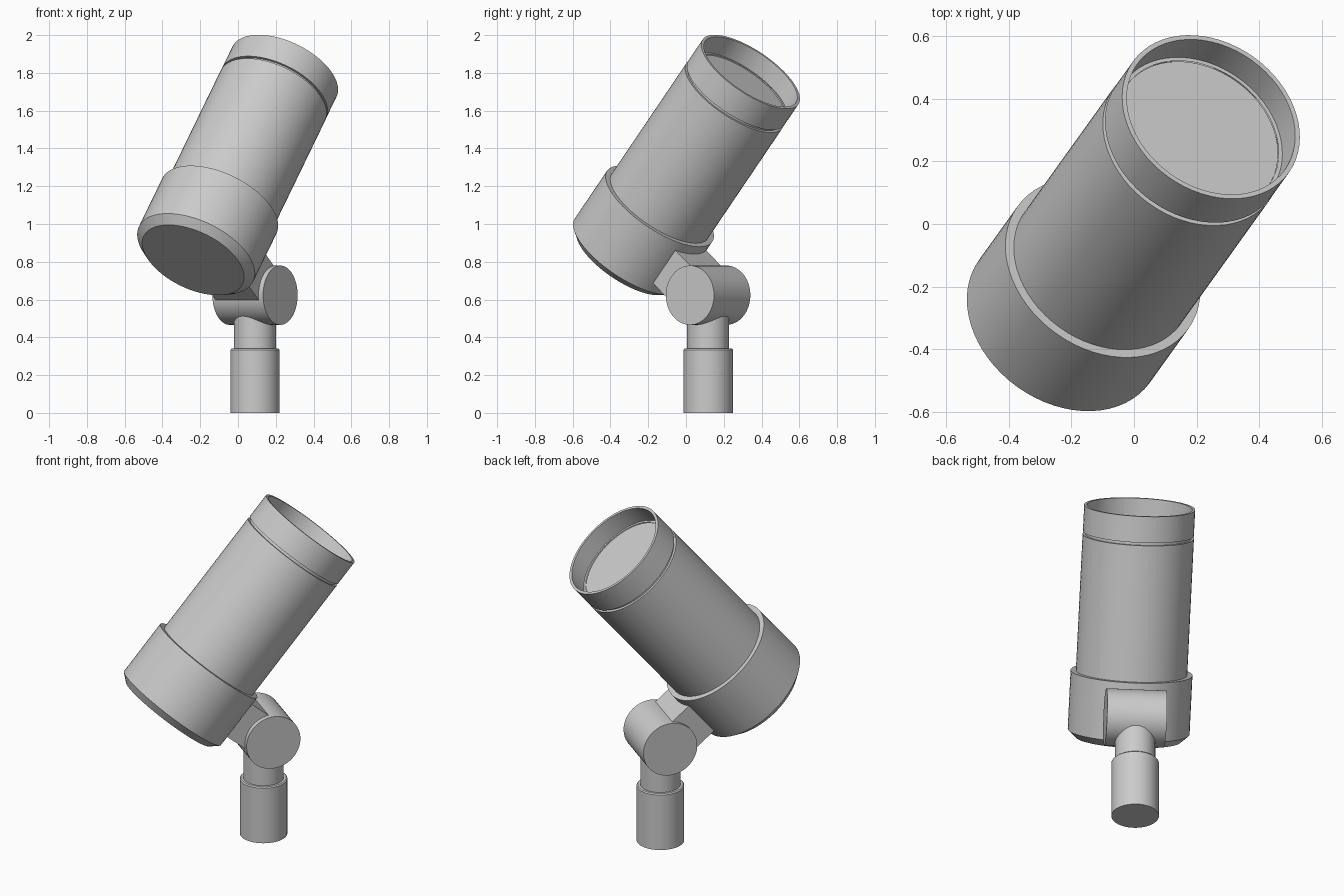
import bpy, bmesh, math
from mathutils import Matrix, Vector

cube = bpy.data.objects.get("Cube")
if cube:
    bpy.data.objects.remove(cube, do_unlink=True)

grey = bpy.data.materials.new("light_grey")
grey.use_nodes = True
colour = (0.6, 0.6, 0.6, 1)
grey.diffuse_color = colour
grey.node_tree.nodes["Principled BSDF"].inputs["Base Color"].default_value = colour


def frame(side, axis, origin):
    """Matrix whose local x is side, z is axis, and y completes the frame."""
    m = Matrix((side, axis.cross(side), axis)).transposed().to_4x4()
    m.translation = origin
    return m


def finish(name, bm, matrix):
    bmesh.ops.recalc_face_normals(bm, faces=bm.faces)
    mesh = bpy.data.meshes.new(name)
    bm.to_mesh(mesh)
    bm.free()
    mesh.materials.append(grey)
    obj = bpy.data.objects.new(name, mesh)
    obj.matrix_world = matrix
    bpy.context.collection.objects.link(obj)
    bpy.ops.object.select_all(action="DESELECT")
    obj.select_set(True)
    bpy.context.view_layer.objects.active = obj
    bpy.ops.object.shade_smooth_by_angle(angle=math.radians(30))
    return obj


def lathe(name, profile, matrix, sides=64):
    """Spin (radius, height) points around the local z axis."""
    bm = bmesh.new()
    verts = [bm.verts.new((r, 0, z)) for r, z in profile]
    edges = [bm.edges.new(pair) for pair in zip(verts, verts[1:])]
    bmesh.ops.spin(bm, geom=verts + edges, cent=(0, 0, 0), axis=(0, 0, 1),
                   angle=math.tau, steps=sides, use_merge=True)
    bmesh.ops.remove_doubles(bm, verts=bm.verts, dist=0.0001)
    finish(name, bm, matrix)


def rod(name, radius, low, high, matrix, bevel=0.0):
    lathe(name, [(0, low), (radius, low), (radius, high - bevel),
                 (radius - bevel, high), (0, high)], matrix)


# Directions: lamp axis, hinge axis, and the upright stand
up = Vector((0, 0, 1))
lamp_axis = Vector((0.373, 0.520, 0.769)).normalized()
hinge_axis = lamp_axis.cross(up).normalized()
lamp = frame(hinge_axis, lamp_axis, Vector((0.246, 0.342, 1.806)))
stand = Matrix.Translation((0.09, 0.117, 0))
hinge = frame(up, hinge_axis, Vector((0.09, 0.117, 0.623)))

# Lamp head, measured back from the front rim
lathe("rear_collar", [(0, -1.297), (0.291, -1.297), (0.336, -1.256),
                      (0.336, -0.926), (0.29, -0.926)], lamp)
lathe("lamp_body", [(0.28, -1.0), (0.307, -1.0), (0.307, -0.163),
                    (0.292, -0.163), (0.292, -0.14)], lamp)
lathe("hood", [(0.28, -0.147), (0.306, -0.147), (0.306, 0),
               (0.29, 0), (0.29, -0.11), (0.277, -0.11)], lamp)
rod("lens", 0.277, -0.14, -0.114, lamp)

# Bracket block between the collar and the hinge
bm = bmesh.new()
bmesh.ops.create_cube(bm, size=1)
bmesh.ops.scale(bm, vec=(0.28, 0.27, 0.227), verts=bm.verts)
bmesh.ops.translate(bm, vec=(0, 0.375, -1.09), verts=bm.verts)
finish("bracket_block", bm, lamp)

# Hinge barrel and stand
rod("hinge_barrel", 0.157, -0.165, 0.165, hinge)
rod("stem", 0.111, 0.3, 0.6, stand)
rod("base_sleeve", 0.131, 0, 0.34, stand, bevel=0.006)
